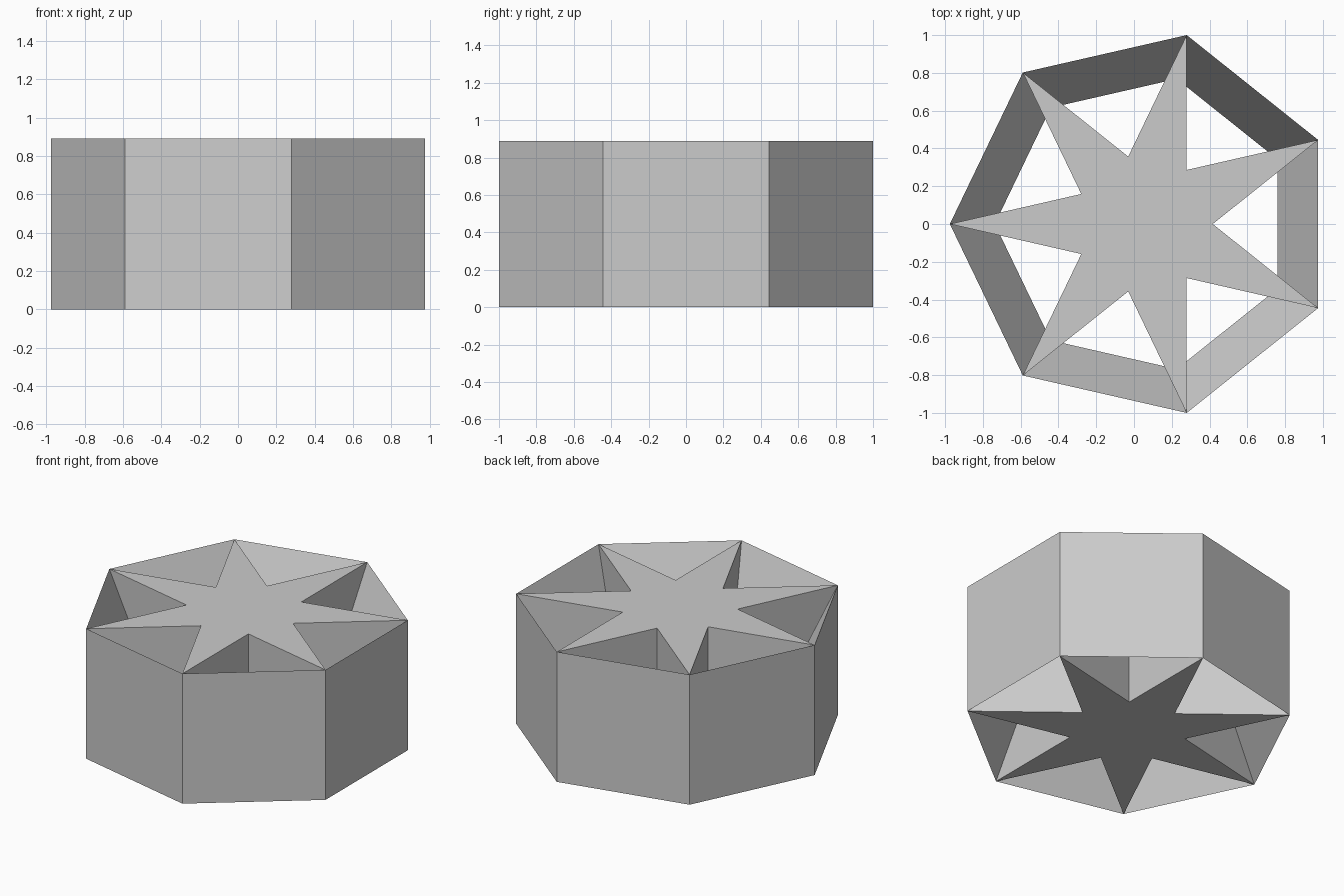
import bpy
import bmesh
from math import sin, cos, pi

if "Cube" in bpy.data.objects:
    bpy.data.objects.remove(bpy.data.objects["Cube"], do_unlink=True)

SIDES = 7
R = 1 / sin(3 * pi / SIDES)                # corner radius for a 2 unit depth
H = 2 * R * sin(pi / SIDES)                # square outer walls
SHIFT = R * (1 - cos(pi / SIDES)) / 2      # centres the odd-sided outline
NOTCH = R * cos(3 * pi / SIDES) / cos(2 * pi / SIDES)
WAIST = R * 0.768                          # ridge of the ring at mid height

grey = bpy.data.materials.new("light_grey")
grey.use_nodes = True
grey.diffuse_color = (0.6, 0.6, 0.6, 1)
grey.node_tree.nodes["Principled BSDF"].inputs["Base Color"].default_value = grey.diffuse_color


def loop(bm, radii, z):
    """Closed loop of vertices, cycling through the given radii."""
    n = SIDES * len(radii)
    return [bm.verts.new((SHIFT + radii[i % len(radii)] * cos(pi + 2 * pi * i / n),
                          radii[i % len(radii)] * sin(pi + 2 * pi * i / n), z))
            for i in range(n)]


def bridge(bm, a, b):
    for i in range(len(a)):
        j = (i + 1) % len(a)
        bm.faces.new((a[i], a[j], b[j], b[i]))


def finish(bm, name):
    bmesh.ops.recalc_face_normals(bm, faces=bm.faces)
    mesh = bpy.data.meshes.new(name)
    bm.to_mesh(mesh)
    bm.free()
    mesh.materials.append(grey)
    bpy.context.collection.objects.link(bpy.data.objects.new(name, mesh))


# Outer ring: flat walls outside, triangular ridge inside
bm = bmesh.new()
rings = [loop(bm, [r], z) for r, z in ((R, 0), (R, H), (WAIST, H / 2))]
for k in range(3):
    bridge(bm, rings[k], rings[(k + 1) % 3])
finish(bm, "outer_ring")

# Seven-pointed star column
bm = bmesh.new()
low, high = loop(bm, [R, NOTCH], 0), loop(bm, [R, NOTCH], H)
bridge(bm, low, high)
bm.faces.new(low)
bm.faces.new(high)
finish(bm, "star_column")
